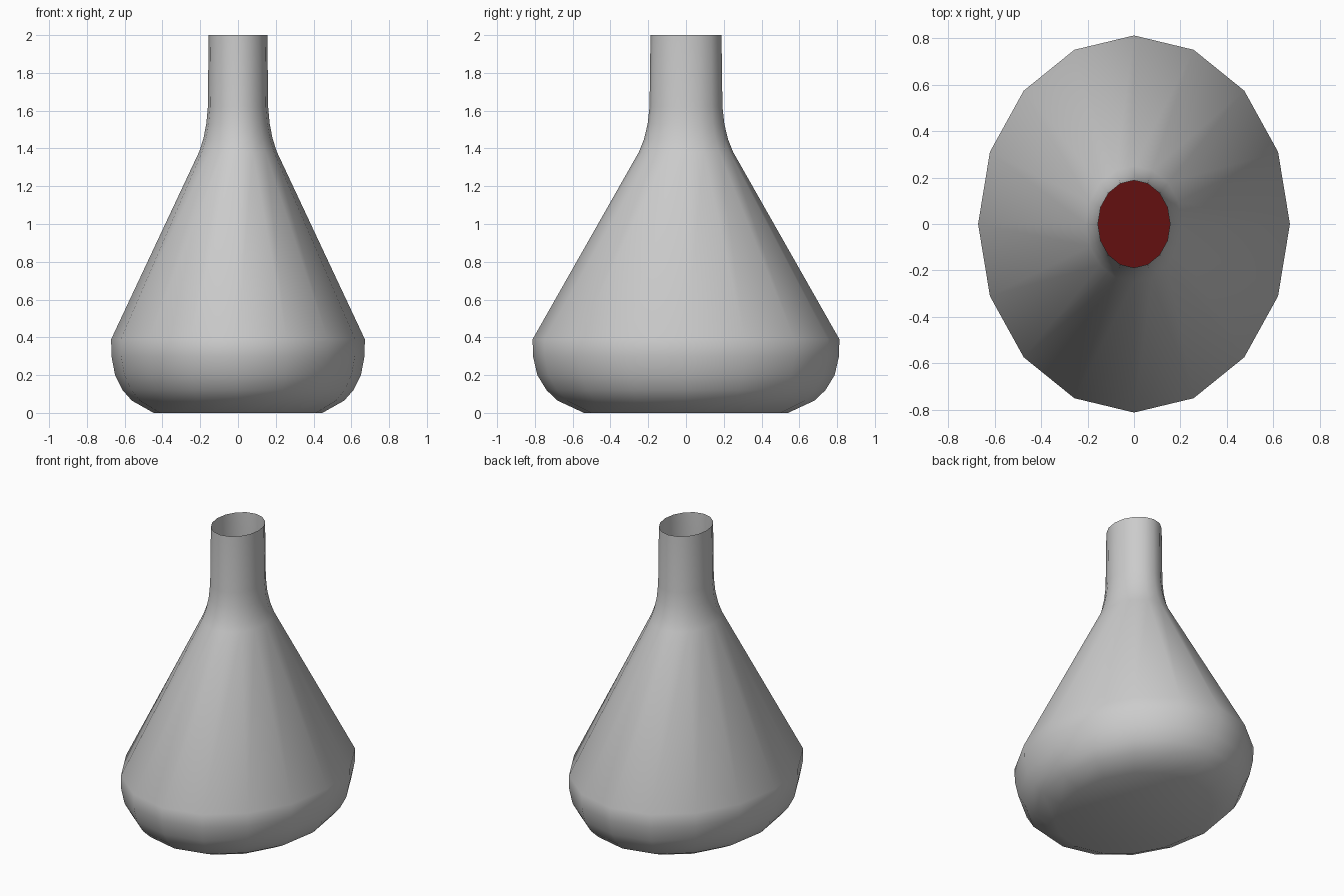
import bpy, bmesh, math

if "Cube" in bpy.data.objects:
    bpy.data.objects.remove(bpy.data.objects["Cube"])

SIDES = 16
X_RATIO = 0.827  # the cross-section is an ellipse, narrower in x


def material(name, rgb):
    m = bpy.data.materials.new(name)
    m.diffuse_color = (*rgb, 1.0)
    m.use_nodes = True
    m.node_tree.nodes["Principled BSDF"].inputs["Base Color"].default_value = m.diffuse_color
    return m


def ring(bm, radius, z):
    verts = []
    for i in range(SIDES):
        a = 2 * math.pi * i / SIDES
        verts.append(bm.verts.new((radius * X_RATIO * math.cos(a), radius * math.sin(a), z)))
    return verts


def finish(bm, name, mat):
    for f in bm.faces:
        f.smooth = True
    me = bpy.data.meshes.new(name)
    bm.to_mesh(me)
    bm.free()
    me.materials.append(mat)
    ob = bpy.data.objects.new(name, me)
    bpy.context.collection.objects.link(ob)
    return ob


glass = material("grey glass", (0.6, 0.6, 0.6))
red = material("dark red liquid", (0.125, 0.005, 0.005))

# Flask: rounded base, straight cone, flared shoulder and open neck (radius, z)
profile = [(0.54, 0), (0.68, 0.065), (0.738, 0.12), (0.787, 0.20), (0.81, 0.30),
           (0.812, 0.39), (0.25, 1.38), (0.222, 1.45), (0.203, 1.53),
           (0.193, 1.62), (0.188, 2.0)]
bm = bmesh.new()
rings = [ring(bm, r, z) for r, z in profile]
for lo, hi in zip(rings, rings[1:]):
    for i in range(SIDES):
        j = (i + 1) % SIDES
        bm.faces.new((lo[i], lo[j], hi[j], hi[i]))
bm.faces.new(list(reversed(rings[0])))
finish(bm, "flask", glass)

# Liquid surface seen through the neck
bm = bmesh.new()
bm.faces.new(ring(bm, 0.57, 0.8))
finish(bm, "liquid_surface", red)
